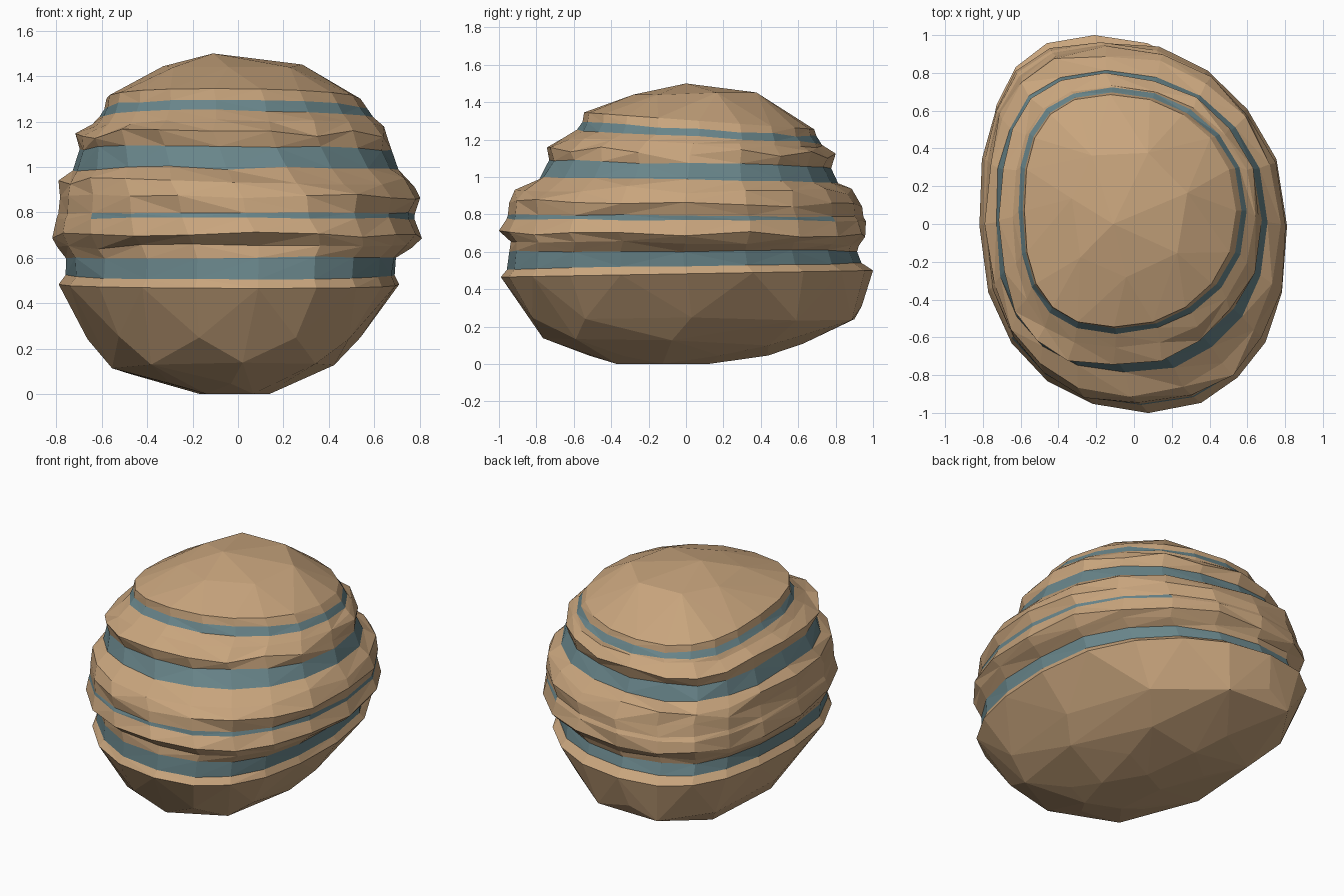
import bpy, bmesh, math, random
from mathutils import Vector

if "Cube" in bpy.data.objects:
    bpy.data.objects.remove(bpy.data.objects["Cube"])

random.seed(4)
SEG = 20


def material(name, rgb):
    m = bpy.data.materials.new(name)
    m.diffuse_color = (*rgb, 1)
    m.use_nodes = True
    m.node_tree.nodes["Principled BSDF"].inputs["Base Color"].default_value = m.diffuse_color
    return m


STONE = material("tan_stone", (0.58, 0.375, 0.205))
SEAM = material("teal_mineral", (0.14, 0.235, 0.255))


def ring(spec, n=SEG, jit=0.0, phase=0.0):
    """Tilted, skewed oval from (x left, x right, y front, y back, z front, z back)."""
    xl, xr, yf, yb, zf, zb = spec
    front_skew = 0.13 - 0.27 * max(0, min(1, (zf - 0.6) / 0.6))
    pts = []
    for i in range(n):
        a = 2 * math.pi * (i + phase) / n
        c, s = math.cos(a), math.sin(a)
        u = math.copysign(abs(c) ** 0.88, c)
        v = math.copysign(abs(s) ** 0.88, s)
        k = 1 + random.uniform(-jit, jit)
        y = (yf + yb) / 2 + v * (yb - yf) / 2 * k
        x = (xl + xr) / 2 + u * (xr - xl) / 2 * k
        x += (front_skew if v < 0 else -0.17) * v * v * (yb - yf) / 2
        z = zf + (zb - zf) * (v + 1) / 2 + random.uniform(-jit, jit)
        pts.append(Vector((x, y, z)))
    return pts


def finish(name, bm, mat):
    bmesh.ops.remove_doubles(bm, verts=bm.verts[:], dist=1e-5)
    me = bpy.data.meshes.new(name)
    bm.to_mesh(me)
    bm.free()
    me.materials.append(mat)
    ob = bpy.data.objects.new(name, me)
    bpy.context.collection.objects.link(ob)
    return ob


def strips(name, pairs, mat, keep=lambda i: True):
    """Triangulated belts between consecutive rings."""
    bm = bmesh.new()
    for lo, hi in pairs:
        for i in range(SEG):
            if not keep(i):
                continue
            j = (i + 1) % SEG
            a, b, c, d = [bm.verts.new(p) for p in (lo[i], lo[j], hi[j], hi[i])]
            if random.random() < 0.5:
                bm.faces.new((a, b, c)), bm.faces.new((a, c, d))
            else:
                bm.faces.new((a, b, d)), bm.faces.new((b, c, d))
    return finish(name, bm, mat)


def hull(name, rim, others, mat, up):
    """Faceted dome: convex hull of the points, left open at the rim."""
    bm = bmesh.new()
    rim_v = {bm.verts.new(p) for p in rim}
    for p in others:
        bm.verts.new(p)
    bmesh.ops.convex_hull(bm, input=bm.verts[:])
    bm.normal_update()
    bmesh.ops.delete(bm, geom=[f for f in bm.faces if all(v in rim_v for v in f.verts)
                               and f.normal.z * up < -0.8], context='FACES')
    return finish(name, bm, mat)


# Ring sizes from the base rim up to the cap rim, last value is roughness
RINGS = [
    ((-.79, .71, -.99, 1.0, .465, .50), 0),
    ((-.76, .69, -.96, .94, .505, .54), .004),
    ((-.76, .70, -.95, .915, .60, .605), .006),
    ((-.79, .77, -.94, .93, .65, .64), .012),
    ((-.81, .80, -.99, .97, .705, .69), .014),
    ((-.80, .78, -.96, .96, .775, .765), .004),
    ((-.79, .78, -.95, .945, .80, .785), .004),
    ((-.78, .81, -.95, .93, .87, .85), .014),
    ((-.78, .78, -.90, .90, .94, .92), .018),
    ((-.73, .71, -.79, .81, .995, .965), .010),
    ((-.70, .67, -.73, .77, 1.09, 1.05), .010),
    ((-.71, .67, -.75, .79, 1.15, 1.12), .020),
    ((-.64, .64, -.66, .735, 1.20, 1.16), .010),
    ((-.61, .60, -.58, .72, 1.25, 1.18), .006),
    ((-.59, .57, -.55, .695, 1.295, 1.215), .006),
    ((-.58, .54, -.545, .685, 1.345, 1.255), 0),
]
R = [ring(s, jit=j) for s, j in RINGS]


def belt(a, b):
    return [(R[k], R[k + 1]) for k in range(a, b)]


# Rounded underside, fuller at the back left
bulge = [Vector(p) for p in ((-.71, .42, .37), (-.55, .74, .34), (-.25, .94, .31))]
hull("base_stone", R[0],
     ring((-.67, .54, -.87, .93, .25, .23), 10, .012)
     + ring((-.56, .42, -.77, .62, .135, .10), 8, .01)
     + ring((-.33, .22, -.52, .44, .045, .045), 6, .0, .4)
     + ring((-.18, .14, -.38, .13, 0, 0), 5) + bulge, STONE, -1)

# Stone ledges
strips("base_ledge", belt(0, 1), STONE)
strips("lower_ledge", belt(2, 5), STONE)
strips("middle_ledge", belt(6, 9), STONE)
strips("upper_ledge", belt(10, 13), STONE)
strips("cap_ledge", belt(14, 15), STONE)

# Mineral seams running all the way round
strips("lower_seam", belt(1, 2), SEAM)
strips("upper_seam", belt(9, 10), SEAM)
strips("cap_seam", belt(13, 14), SEAM)


# Thin seam covers only the front and right, stone closes the rest
def in_seam(i):
    return i < 3 or i >= 12


strips("thin_seam", belt(5, 6), SEAM, in_seam)
strips("thin_seam_stone", belt(5, 6), STONE, lambda i: not in_seam(i))

# Domed top
hull("cap_stone", R[15],
     ring((-.33, .30, -.28, .40, 1.445, 1.455), 7, .008, .3) + [Vector((-.11, 0, 1.5))],
     STONE, 1)
